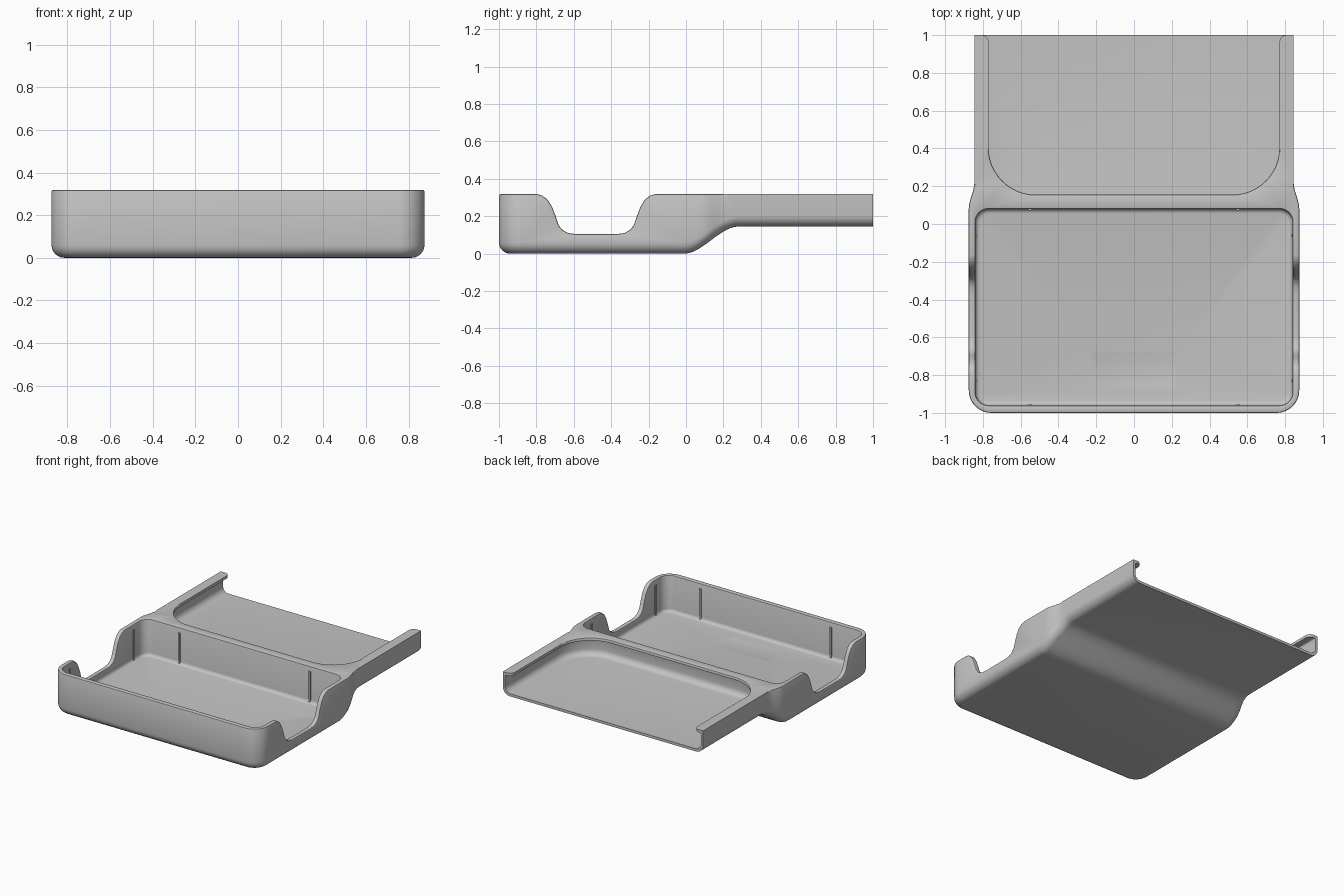
import bpy
import bmesh
from math import sin, cos, pi

cube = bpy.data.objects.get("Cube")
if cube:
    bpy.data.objects.remove(cube)

grey = bpy.data.materials.new("matte grey")
grey.use_nodes = True
COLOUR = (0.55, 0.55, 0.55, 1)
grey.diffuse_color = COLOUR
grey.node_tree.nodes["Principled BSDF"].inputs["Base Color"].default_value = COLOUR


def smoothstep(a, b, v):
    t = min(max((v - a) / (b - a), 0), 1)
    return t * t * (3 - 2 * t)


def finish(bm, name):
    bmesh.ops.recalc_face_normals(bm, faces=bm.faces)
    mesh = bpy.data.meshes.new(name)
    bm.to_mesh(mesh)
    bm.free()
    mesh.materials.append(grey)
    ob = bpy.data.objects.new(name, mesh)
    bpy.context.collection.objects.link(ob)
    return ob


def loft(name, rings):
    """Closed solid through a list of equal rings, with flat caps."""
    bm = bmesh.new()
    loops = [[bm.verts.new(p) for p in ring] for ring in rings]
    n = len(loops[0])
    for a, b in zip(loops, loops[1:]):
        for i in range(n):
            j = (i + 1) % n
            bm.faces.new((a[i], a[j], b[j], b[i]))
    bm.faces.new(loops[0])
    bm.faces.new(loops[-1])
    return finish(bm, name)


def rounded_rect(x, y0, y1, r, z, inset=0, steps=10):
    """Rounded rectangle centred on x = 0, shrunk by inset."""
    pts = []
    corners = ((x - r, y1 - r), (r - x, y1 - r), (r - x, y0 + r), (x - r, y0 + r))
    for k, (cx, cy) in enumerate(corners):
        for s in range(steps + 1):
            a = pi / 2 * (k + s / steps)
            pts.append((cx + (r - inset) * cos(a), cy + (r - inset) * sin(a), z))
    return pts


def rect(x, y0, y1, z):
    return [(x, y0, z), (x, y1, z), (-x, y1, z), (-x, y0, z)]


def fillet(radius, steps=6):
    """Inset and height pairs of a quarter-round bottom edge."""
    return [(radius * (1 - sin(pi / 2 * s / steps)), radius * (1 - cos(pi / 2 * s / steps)))
            for s in range(steps + 1)]


def rib(name, x, y, wx, wy):
    loft(name, [[(x - wx, y - wy, z), (x + wx, y - wy, z), (x + wx, y + wy, z), (x - wx, y + wy, z)]
                for z in (0.05, 0.28)])


TOP, R = 0.318, 0.12

# Half outline of the body with outward normals: front corner, then the side
half = []
for s in range(13):
    a = pi / 2 * (s / 12 - 1)
    half.append((0.875 - R + R * cos(a), -1 + R + R * sin(a), cos(a), sin(a)))
for y in [-0.45] + [k * 0.02 for k in range(-1, 17)] + [1.0]:
    half.append((0.875 - 0.03 * smoothstep(0.08, 0.22, y), y, 1, 0))


def underside(y):
    return 0.145 * smoothstep(-0.01, 0.28, y)


# Main body: rounded bottom edge, underside stepping up to the rear tray
bm = bmesh.new()
levels = []
for inset, h in fillet(0.06) + [(0, None)]:
    side = [(x - inset * nx, y - inset * ny) for x, y, nx, ny in half]
    right, left = [[bm.verts.new((sgn * x, y, TOP if h is None else underside(y) + h))
                    for x, y in side] for sgn in (1, -1)]
    levels.append((right, left))
for (ra, la), (rb, lb) in zip(levels, levels[1:]):
    bm.faces.new((la[0], ra[0], rb[0], lb[0]))
    for i in range(len(half) - 1):
        bm.faces.new((ra[i], ra[i + 1], rb[i + 1], rb[i]))
        bm.faces.new((la[i + 1], la[i], lb[i], lb[i + 1]))
    bm.faces.new((ra[-1], la[-1], lb[-1], rb[-1]))
for right, left in (levels[0], levels[-1]):
    for i in range(len(half) - 1):
        bm.faces.new((left[i], right[i], right[i + 1], left[i + 1]))
body = finish(bm, "tray_body")

cutters = []

# Front compartment with a filleted floor and a faint soft recess
cutters.append(loft("front_cavity", [rounded_rect(0.84, -0.96, 0.08, 0.07, 0.04 + h, d)
                                     for d, h in fillet(0.025, 4)]
                    + [rounded_rect(0.84, -0.96, 0.08, 0.07, 0.5)]))
cutters.append(loft("floor_recess", [rect(0.215, -0.865, -0.685, 0.036),
                                     rect(0.245, -0.895, -0.655, 0.044)]))

# Rear tray pocket that runs under the rim and out of the back
pocket = (0.826, 0.115, 1.5, 0.28)
cutters.append(loft("rear_pocket", [rounded_rect(*pocket, 0.165 + h, d) for d, h in fillet(0.045)]
                    + [rounded_rect(*pocket, 0.297 - h, d) for d, h in reversed(fillet(0.012, 3))]))

# Opening in the rear rim, flaring at the back edge
edge = [(0.52 + 0.25 * sin(pi / 2 * s / 12), 0.405 - 0.25 * cos(pi / 2 * s / 12)) for s in range(13)]
edge += [(0.77 + 0.035 * (1 - cos(pi / 2 * s / 5)), 0.96 + 0.04 * sin(pi / 2 * s / 5)) for s in range(6)]
edge.append((0.805, 1.2))
outline = edge + [(-x, y) for x, y in reversed(edge)]
cutters.append(loft("rear_opening", [[(x, y, z) for x, y in outline] for z in (0.24, 0.5)]))

# Finger notch through both side walls
notch = [(0.11, 0.105), (0.15, 0.11), (0.18, 0.126), (0.2, 0.15), (0.217, 0.2), (0.236, 0.25),
         (0.26, 0.289), (0.29, 0.311), (0.33, 0.322), (0.33, 0.5)]
profile = [(-0.48 + u, z) for u, z in notch] + [(-0.48 - u, z) for u, z in reversed(notch)]
cutters.append(loft("side_notch", [[(x, y, z) for y, z in profile] for x in (-1.2, 1.2)]))

bpy.context.view_layer.objects.active = body
for cutter in cutters:
    mod = body.modifiers.new("cut", "BOOLEAN")
    mod.operation = "DIFFERENCE"
    mod.solver = "EXACT"
    mod.object = cutter
    bpy.ops.object.modifier_apply(modifier=mod.name)
    bpy.data.objects.remove(cutter)


def is_rim(e):
    """Sharp edges of the upper rim and the notches, short of the open back."""
    if len(e.link_faces) != 2 or e.calc_face_angle(0) < 0.9:
        return False
    return all(v.co.y < 0.95 and v.co.z > (0.09 if v.co.y < 0.1 else TOP - 0.004) for v in e.verts)


# Merge flat areas, soften the rims, then split the concave flats cleanly
bm = bmesh.new()
bm.from_mesh(body.data)
bmesh.ops.remove_doubles(bm, verts=bm.verts, dist=0.0005)
bmesh.ops.dissolve_limit(bm, angle_limit=0.015, verts=bm.verts, edges=bm.edges)
bmesh.ops.bevel(bm, geom=[e for e in bm.edges if is_rim(e)], offset=0.008, segments=2,
                profile=0.5, affect="EDGES", clamp_overlap=False)
bmesh.ops.triangulate(bm, faces=[f for f in bm.faces if len(f.verts) > 4])
bm.to_mesh(body.data)
bm.free()

# Thin grip ribs on the compartment walls
for side, sgn in (("left", 1), ("right", -1)):
    for place, y in (("front", -0.957), ("rear", 0.077)):
        rib(f"{place}_rib_{side}", sgn * 0.55, y, 0.008, 0.005)
    for place, y in (("front", -0.83), ("rear", -0.06)):
        rib(f"side_rib_{place}_{side}", sgn * 0.838, y, 0.005, 0.008)

bpy.ops.object.select_all(action="DESELECT")
body.select_set(True)
bpy.ops.object.shade_smooth_by_angle(angle=0.6)
